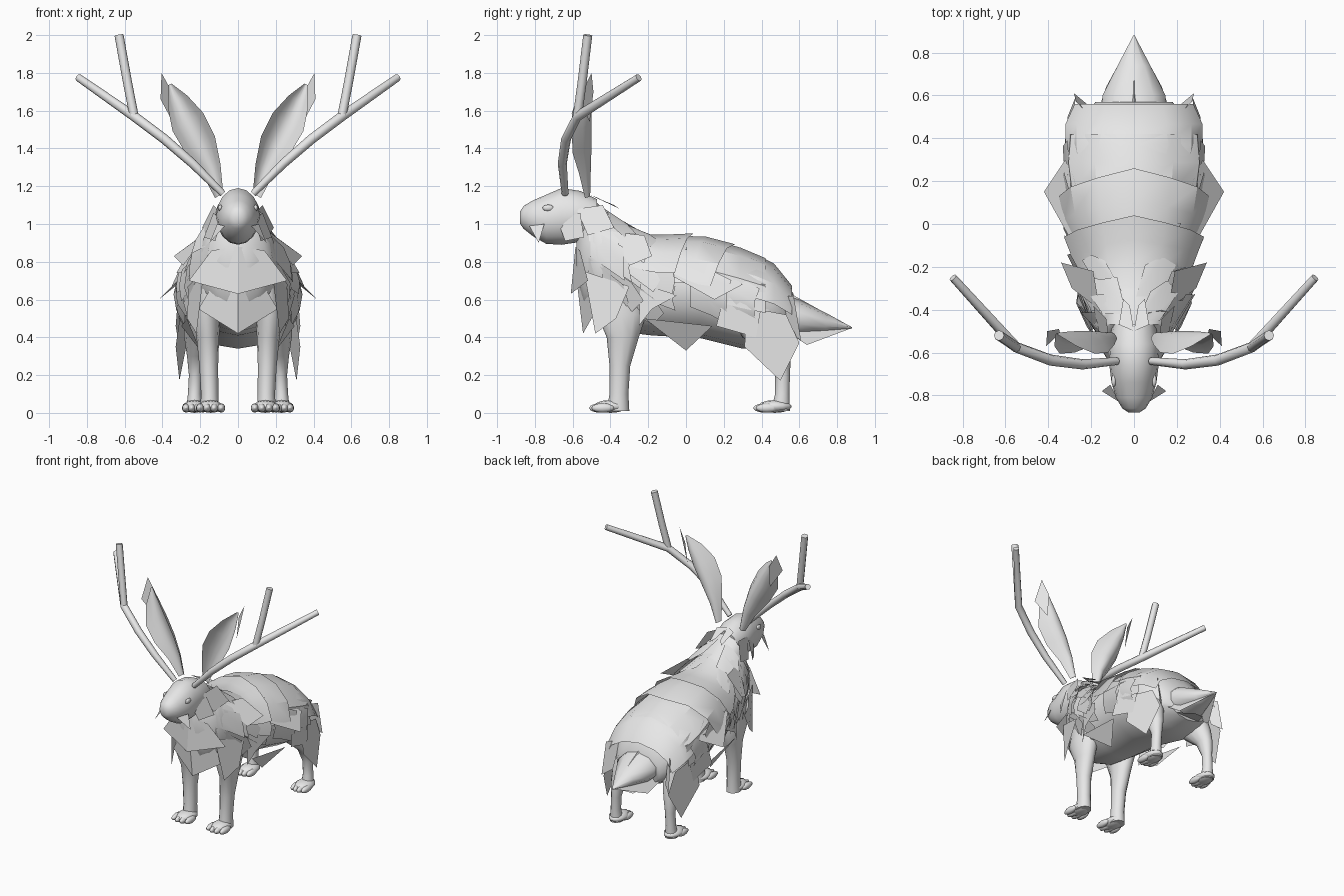
import bpy, bmesh, math, random
from mathutils import Vector

random.seed(4)
cube = bpy.data.objects.get("Cube")
if cube:
    bpy.data.objects.remove(cube, do_unlink=True)

grey = bpy.data.materials.new("light grey")
grey.use_nodes = True
grey.diffuse_color = (0.8, 0.8, 0.8, 1)
grey.node_tree.nodes["Principled BSDF"].inputs["Base Color"].default_value = (0.8, 0.8, 0.8, 1)


def make(name, verts, faces, smooth=40, solid=True):
    mesh = bpy.data.meshes.new(name)
    mesh.from_pydata([tuple(v) for v in verts], [], faces)
    if solid:
        bm = bmesh.new()
        bm.from_mesh(mesh)
        bmesh.ops.recalc_face_normals(bm, faces=bm.faces)
        bm.to_mesh(mesh)
        bm.free()
    mesh.materials.append(grey)
    obj = bpy.data.objects.new(name, mesh)
    bpy.context.collection.objects.link(obj)
    bpy.ops.object.select_all(action='DESELECT')
    obj.select_set(True)
    bpy.context.view_layer.objects.active = obj
    bpy.ops.object.shade_smooth_by_angle(angle=math.radians(smooth))
    return obj


def skin(name, rings):
    """Join equal rings of points into a capped solid."""
    n = len(rings[0])
    faces = [(r * n + i, r * n + (i + 1) % n, (r + 1) * n + (i + 1) % n, (r + 1) * n + i)
             for r in range(len(rings) - 1) for i in range(n)]
    last = (len(rings) - 1) * n
    faces += [tuple(range(n)), tuple(range(last, last + n))]
    return make(name, [p for ring in rings for p in ring], faces, 60)


def circle(n):
    return [(math.sin(math.tau * i / n), math.cos(math.tau * i / n)) for i in range(n)]


def loft_y(name, sections, n=16):
    return skin(name, [[(w * s, y, z + h * c) for s, c in circle(n)] for y, z, w, h in sections])


def loft_z(name, sections, side, n=12):
    return skin(name, [[(side * (x + rx * s), y + ry * c, z) for s, c in circle(n)]
                       for z, x, y, rx, ry in sections])


def blob(name, centre, radii, side=1):
    rows = [math.pi * (k + 0.15) / 6.3 for k in range(7)]
    return skin(name, [[(side * (centre[0] + radii[0] * math.sin(t) * s),
                         centre[1] - radii[1] * math.cos(t),
                         centre[2] + radii[2] * math.sin(t) * c) for s, c in circle(10)]
                       for t in rows])


def tube(name, points, radii, n=8):
    pts = [Vector(p) for p in points]
    rings = []
    for i, p in enumerate(pts):
        axis = (pts[min(i + 1, len(pts) - 1)] - pts[max(i - 1, 0)]).normalized()
        u = axis.cross(Vector((0, 1, 0))).normalized()
        v = axis.cross(u)
        rings.append([p + radii[i] * (u * s + v * c) for s, c in circle(n)])
    return skin(name, rings)


# Torso and neck: y, centre height, half width, half height
BODY = [(-.58, .82, .06, .10), (-.54, .80, .15, .23), (-.47, .80, .20, .31),
        (-.35, .72, .23, .29), (-.18, .67, .25, .26), (.08, .66, .29, .265),
        (.30, .60, .30, .26), (.45, .565, .27, .225), (.57, .50, .18, .13)]
loft_y("torso", BODY)


def on_body(y, angle, lift):
    for a, b in zip(BODY, BODY[1:]):
        if y <= b[0] or b is BODY[-1]:
            t = max(0, min(1, (y - a[0]) / (b[0] - a[0])))
            z, w, h = (a[k] + t * (b[k] - a[k]) for k in (1, 2, 3))
            break
    return Vector(((w + lift) * math.sin(angle), y, z + (h + 0.35 * lift) * math.cos(angle)))


def fur_patch(name, y0, y1, a0, a1, lift0, lift1, tip=0.0, sweep=0, cols=6, rows=3):
    """Sheet of fur following the torso, with a pointed, lifted hem."""
    verts, faces = [], []
    for r in range(rows + 1):
        v = r / rows
        for c in range(cols + 1):
            u = c / cols
            end = y1 + tip * (1 - abs(2 * u - 1))
            angle = math.radians(a0 + (a1 - a0) * u + sweep * v)
            verts.append(on_body(y0 + (end - y0) * v, angle, lift0 + (lift1 - lift0) * v))
    for r in range(rows):
        for c in range(cols):
            k = r * (cols + 1) + c
            faces.append((k, k + 1, k + cols + 2, k + cols + 1))
    return make(name, verts, faces, 30, False)


# Saddle plates over the back
fur_patch("shoulder_saddle", -.30, -.06, -75, 75, .01, .07, .10)
fur_patch("back_saddle", -.20, .13, -85, 85, .015, .06, .13)
fur_patch("loin_saddle", .02, .42, -100, 100, .01, .045)
fur_patch("rump_saddle", .28, .56, -85, 85, .01, .09)

# Overlapping fur on shoulders, neck and flanks
for side, label in ((1, "left"), (-1, "right")):
    for row, y in enumerate((-.53, -.43, -.32, -.20)):
        for k, angle in enumerate((20, 46, 72, 100)):
            a = angle + random.uniform(-8, 8)
            y0 = y + random.uniform(-.03, .03)
            width = random.uniform(13, 18)
            fur_patch(f"{label}_fur_{row}_{k}", y0, y0 + random.uniform(.13, .19),
                      side * (a - width), side * (a + width), .005,
                      random.uniform(.03, .06), random.uniform(-.02, .06),
                      side * random.uniform(4, 16), 2, 1)
    for k, y in enumerate((.02, .17)):
        fur_patch(f"{label}_flank_fur_{k}", y, y + .22, side * 60, side * 112,
                  .015, .045, -.04, side * 12, 3, 2)


def card(name, points):
    for side, label in ((1, "left"), (-1, "right")):
        make(f"{label}_{name}", [(side * x, y, z) for x, y, z in points],
             [tuple(range(len(points)))], 30, False)


# Flat hanging fur cards
card("shoulder_card", [(.18, -.54, .75), (.26, -.30, .67), (.27, -.37, .50), (.22, -.48, .42)])
card("withers_card", [(.16, -.40, .96), (.19, -.22, .94), (.34, -.18, .83), (.29, -.30, .78)])
card("wing_card", [(.28, -.10, .74), (.42, .15, .60), (.32, .30, .68), (.24, .12, .80)])
card("thigh_card", [(.30, .32, .56), (.28, .53, .52), (.27, .60, .37), (.31, .50, .17), (.33, .31, .35)])
card("hip_card", [(.31, .22, .70), (.29, .42, .68), (.32, .37, .40), (.33, .16, .46)])
card("rear_card", [(.20, .50, .62), (.27, .57, .62), (.28, .61, .38), (.22, .56, .42)])
card("belly_card", [(.27, -.22, .50), (.30, .14, .46), (.20, .00, .33)])
card("elbow_card", [(.25, -.24, .70), (.30, -.05, .62), (.28, -.18, .55), (.25, -.25, .46)])
card("cheek_card", [(.09, -.68, 1.02), (.13, -.56, 1.06), (.18, -.54, .93), (.12, -.64, .91)])
card("whisker_card", [(.07, -.83, .99), (.11, -.75, 1.0), (.15, -.78, .90)])
card("neck_card", [(.11, -.58, 1.08), (.13, -.44, 1.10), (.19, -.38, .98), (.16, -.52, .94)])
card("nape_tuft", [(.0, -.50, 1.15), (.07, -.47, 1.14), (.05, -.35, 1.08), (.02, -.38, 1.10)])
card("ear_tip_card", [(.405, -.50, 1.80), (.41, -.57, 1.66), (.345, -.51, 1.54), (.35, -.49, 1.70)])
card("tail_side", [(0, .52, .65), (0, .88, .45), (.13, .64, .36), (.16, .55, .42)])

# Chest bibs, folded along the middle
for name, y_top, y_low, shape in (
        ("upper_bib", -.585, -.61, ((.88, 0), (.86, .14), (.70, .26), (.63, 0))),
        ("lower_bib", -.575, -.545, ((.67, 0), (.65, .15), (.55, .21), (.42, 0)))):
    outline = [(0, y_top, shape[0][0]), (0, y_low, shape[3][0])]
    for side in (1, -1):
        outline += [(side * x, y_low + .35 * x, z) for z, x in shape[1:3]]
    make(name, outline, [(0, 1, 3, 2), (0, 4, 5, 1)], 30, False)

# Head, nose to nape
loft_y("head", [(-.88, 1.035, .025, .03), (-.86, 1.035, .055, .06), (-.81, 1.03, .085, .095),
                (-.74, 1.025, .105, .13), (-.66, 1.04, .115, .15), (-.56, 1.04, .12, .135),
                (-.47, 1.03, .10, .10)])

# Tail
loft_y("tail", [(.48, .52, .15, .12), (.60, .50, .155, .10), (.74, .475, .08, .055),
                (.88, .45, .003, .003)], 10)
make("tail_underside", [(-.11, .54, .40), (.11, .54, .40), (.04, .69, .355), (-.04, .69, .355)],
     [(0, 1, 2, 3)], 30, False)

EAR = [(.10, 1.15, .025), (.14, 1.29, .055), (.20, 1.42, .09), (.265, 1.54, .095),
       (.32, 1.65, .06), (.36, 1.74, .008)]

for side, label in ((1, "left"), (-1, "right")):
    # Eyes
    blob(f"{label}_eye", (.094, -.73, 1.085), (.012, .03, .018), side)

    # Cupped ears, edges curling forward
    rings = []
    for x, z, w in EAR:
        ring = []
        for depth, curl, steps in ((-.50, .10, range(-3, 4)), (-.53, .07, range(2, -3, -1))):
            for i in steps:
                u = i / 3
                size = w / .09
                ring.append((side * (x + .86 * w * u), -.51 + size * (depth + .51 - curl * u * u),
                             z - .5 * w * u))
        rings.append(ring)
    skin(f"{label}_ear", rings)

    # Forked antlers
    fork = (side * .55, -.575, 1.57)
    tube(f"{label}_antler_beam",
         [(side * .08, -.64, 1.16), (side * .24, -.655, 1.32), (side * .39, -.635, 1.45), fork,
          (side * .845, -.25, 1.775)], [.018, .024, .026, .026, .02])
    tube(f"{label}_antler_tine", [fork, (side * .585, -.55, 1.75), (side * .63, -.52, 2.0)],
         [.024, .024, .024])

    # Legs, floor to shoulder or hip
    loft_z(f"{label}_front_leg",
           [(.01, .15, -.36, .05, .06), (.10, .15, -.355, .046, .05), (.25, .155, -.35, .05, .055),
            (.40, .16, -.335, .06, .085), (.52, .165, -.34, .075, .13), (.70, .14, -.35, .07, .12)],
           side)
    loft_z(f"{label}_hind_leg",
           [(.01, .23, .50, .045, .05), (.10, .23, .51, .035, .038), (.20, .225, .51, .035, .04),
            (.30, .22, .49, .05, .065), (.40, .21, .42, .075, .12), (.55, .20, .35, .09, .14)],
           side)

    # Paws with four toes
    for name, x, y in (("front", .145, -.40), ("hind", .23, .47)):
        blob(f"{label}_{name}_paw", (x, y, .034), (.065, .09, .034), side)
        for toe in range(4):
            spread = (toe - 1.5) / 1.5
            blob(f"{label}_{name}_toe_{toe}",
                 (x + .056 * spread * (1 if name == "front" else .8),
                  y - .06 + .02 * abs(spread), .026), (.022, .06, .025), side)
